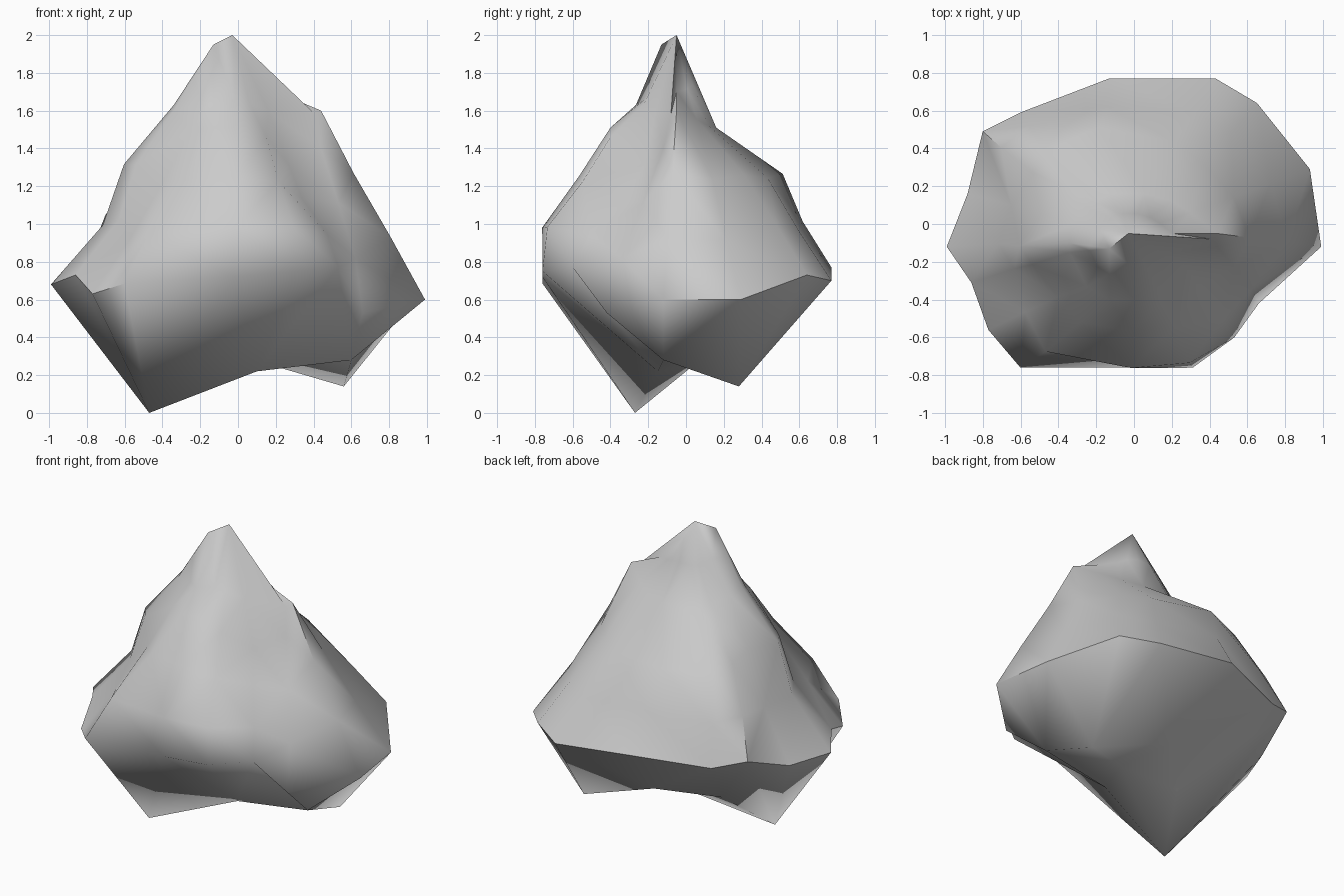
import bpy, bmesh, math
from mathutils import Vector

if "Cube" in bpy.data.objects:
    bpy.data.objects.remove(bpy.data.objects["Cube"])

# Widest outline of the rock, counter-clockwise from the right side
RIM = [(.99, -.12, .60), (.93, .29, .60), (.65, .64, .73), (.43, .77, .70),
       (-.13, .77, .77), (-.60, .59, .74), (-.80, .49, .80), (-.88, .16, .67),
       (-.99, -.12, .68), (-.86, -.31, .73), (-.77, -.56, .63), (-.60, -.76, .685),
       (-.02, -.76, .72), (.31, -.76, .75), (.53, -.60, .77), (.66, -.42, .53)]
# Ledge at the foot of the peak
LEDGE = [(.44, -.05, 1.60), (.30, .06, 1.55), (.20, .12, 1.52), (.06, .16, 1.51),
         (-.13, .16, 1.51), (-.20, .12, 1.52), (-.24, .08, 1.55), (-.33, 0, 1.60),
         (-.34, -.10, 1.63), (-.34, -.15, 1.60), (-.25, -.33, 1.50), (-.13, -.40, 1.51),
         (0, -.40, 1.51), (.15, -.40, 1.46), (.27, -.22, 1.31), (.44, -.12, 1.40)]
# Outward bulge of the flanks, upper and lower row
BULGE_HIGH = [-.01, .02, .03, .08, .16, .18, .12, -.02, .05, .03, -.03, 0, .05, .03, -.02, .02]
BULGE_LOW = [0, 0, .02, .03, .05, .12, .10, -.05, -.06, -.06, -.03, .04, .12, .10, .04, .04]
# Underside corners, and which one each rim point runs down to
FOOT = [(.60, -.12, .28), (.56, .28, .14), (0, .34, .35), (-.30, .05, .26),
        (-.47, -.27, 0), (.10, -.15, .22)]
FOOT_OF = [0, 1, 1, 1, 2, 3, 4, 4, 4, 4, 4, 4, 5, 5, 0, 0]
# How far the peak hollows in above the ledge
DIP = [.10, .06, .02, 0, 0, 0, 0, 0, 0, 0, .08, .10, .10, .08, 0, 0]
PEAK, PEAK_FRONT = Vector((-.03, -.05, 2)), Vector((-.13, -.13, 1.95))

N = len(RIM)
rim = [Vector(p) for p in RIM]
ledge = [Vector(p) for p in LEDGE]


def flank(t, bulge):
    row = []
    for a, b, k in zip(ledge, rim, bulge):
        p = a.lerp(b, t)
        row.append(p + Vector((p.x, p.y, 0)).normalized() * k)
    return row


top = [PEAK_FRONT if 8 <= i <= 11 else PEAK for i in range(N)]
neck = [a.lerp(b, .5) - Vector((0, 0, d)) for a, b, d in zip(top, ledge, DIP)]
# Steep little face at the right foot of the peak
neck[13] = Vector((.06, -.22, 1.64))
neck[14] = Vector((.16, -.16, 1.60))
neck[15] = Vector((.41, -.08, 1.58))
foot = [Vector(FOOT[k]) for k in FOOT_OF]
rows = [foot, rim, flank(.67, BULGE_LOW), flank(.33, BULGE_HIGH), ledge, neck, top]

# Skin the rows and close the underside
bm = bmesh.new()
grid = [[bm.verts.new(p) for p in row] for row in rows]
for lower, upper in zip(grid, grid[1:]):
    for i in range(N):
        j = (i + 1) % N
        bm.faces.new((lower[i], lower[j], upper[j], upper[i]))
hub = bm.verts.new((.15, .05, .26))
for i in range(N):
    bm.faces.new((hub, grid[0][(i + 1) % N], grid[0][i]))
bmesh.ops.remove_doubles(bm, verts=bm.verts, dist=.001)
bmesh.ops.dissolve_degenerate(bm, edges=bm.edges, dist=.0005)
bmesh.ops.triangulate(bm, faces=bm.faces)
bmesh.ops.recalc_face_normals(bm, faces=bm.faces)

mesh = bpy.data.meshes.new("rock")
bm.to_mesh(mesh)
bm.free()
rock = bpy.data.objects.new("rock", mesh)
bpy.context.collection.objects.link(rock)
bpy.context.view_layer.objects.active = rock
rock.select_set(True)
bpy.ops.object.shade_smooth_by_angle(angle=math.radians(62))
